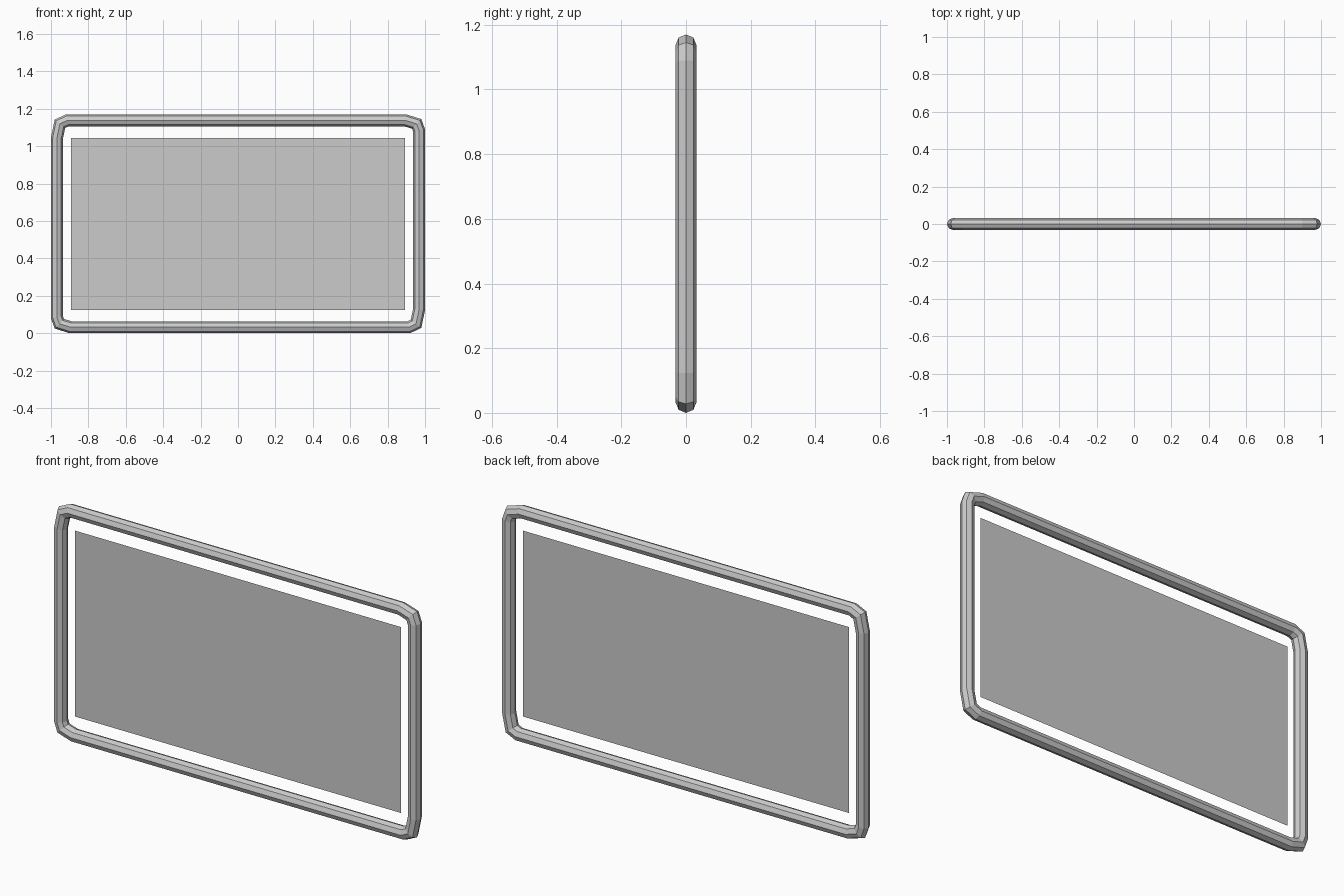
import bpy
import bmesh
from math import cos, sin, pi
from mathutils import Vector

if "Cube" in bpy.data.objects:
    bpy.data.objects.remove(bpy.data.objects["Cube"])

R = 0.032            # tube radius
MID = 0.585          # height of the centre
SIDES = 8


def make_object(name, bm):
    mesh = bpy.data.meshes.new(name)
    bm.to_mesh(mesh)
    bm.free()
    obj = bpy.data.objects.new(name, mesh)
    bpy.context.collection.objects.link(obj)
    return obj


# Outer outline of half the frame (x, z from centre); the rest is a half turn of it
half = [(1.0, 0.505), (0.98, 0.56), (0.90, 0.585),
        (-0.92, 0.585), (-0.98, 0.557), (-1.0, 0.462)]
outline = [Vector(p) for p in half] + [-Vector(p) for p in half]

# Tubular frame: mitred octagonal section swept round the outline
bm = bmesh.new()
rings = []
n = len(outline)
for i, p in enumerate(outline):
    d0 = (p - outline[i - 1]).normalized()
    d1 = (outline[(i + 1) % n] - p).normalized()
    n0, n1 = Vector((d0.y, -d0.x)), Vector((d1.y, -d1.x))
    miter = (n0 + n1) / (1 + n0.dot(n1))      # points outwards
    ring = []
    for k in range(SIDES):
        a = 2 * pi * k / SIDES
        q = p + miter * R * (cos(a) - 1)
        ring.append(bm.verts.new((q.x, R * sin(a), q.y + MID)))
    rings.append(ring)
for i in range(n):
    a, b = rings[i], rings[(i + 1) % n]
    for k in range(SIDES):
        j = (k + 1) % SIDES
        bm.faces.new((a[k], a[j], b[j], b[k]))
bmesh.ops.recalc_face_normals(bm, faces=bm.faces)
make_object("frame", bm)

# Thin flat panel floating inside the frame
bm = bmesh.new()
bm.faces.new([bm.verts.new((x, 0, z)) for x, z in
              ((-0.892, 0.125), (0.892, 0.125), (0.892, 1.045), (-0.892, 1.045))])
make_object("panel", bm)
